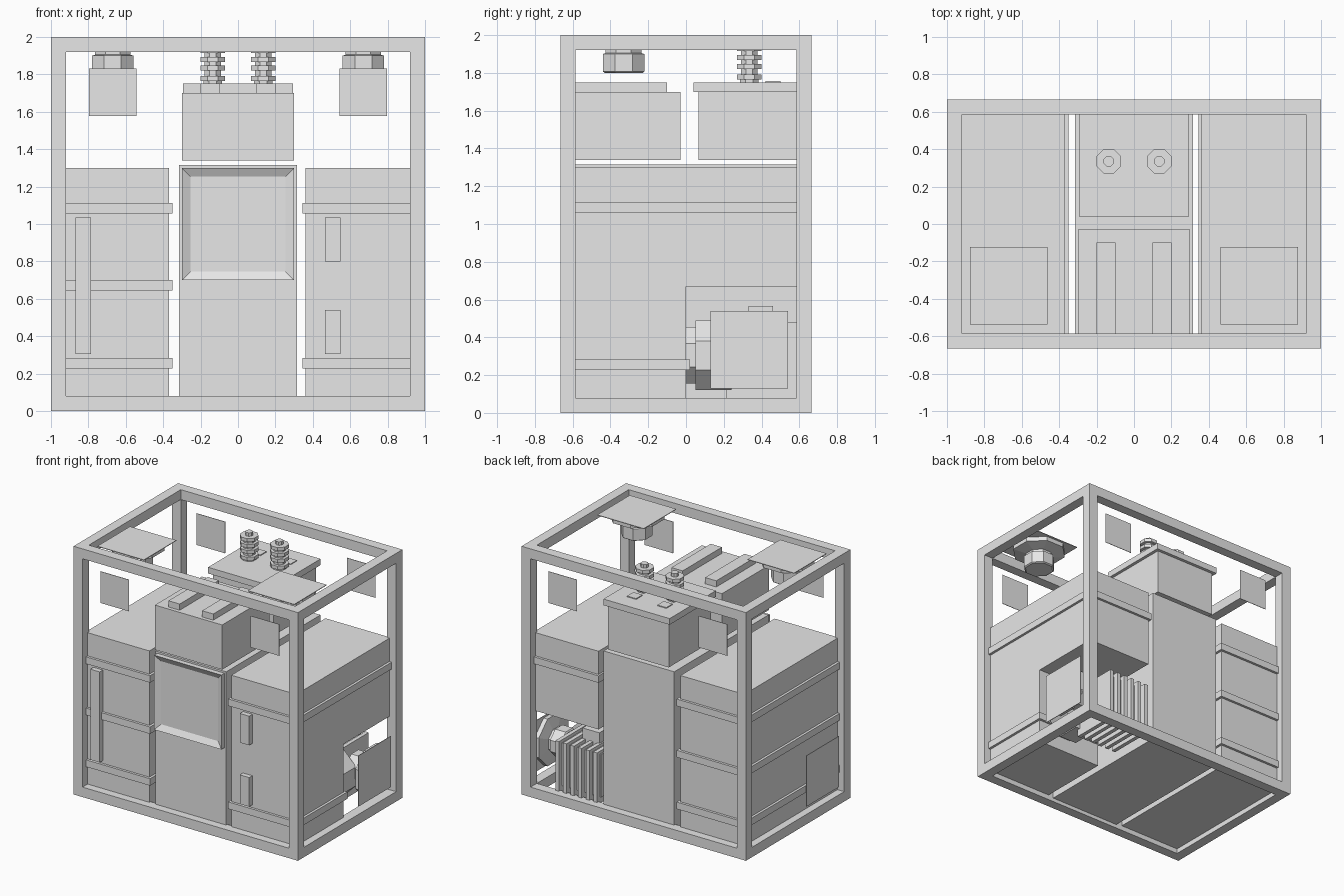
import bpy, bmesh, math
from mathutils import Matrix, Vector

if "Cube" in bpy.data.objects:
    bpy.data.objects.remove(bpy.data.objects["Cube"])

grey = bpy.data.materials.new("plain_grey")
grey.diffuse_color = (0.8, 0.8, 0.8, 1)
grey.use_nodes = True
grey.node_tree.nodes["Principled BSDF"].inputs["Base Color"].default_value = grey.diffuse_color


def finish(name, bm):
    bmesh.ops.recalc_face_normals(bm, faces=bm.faces)
    me = bpy.data.meshes.new(name)
    bm.to_mesh(me)
    bm.free()
    me.materials.append(grey)
    ob = bpy.data.objects.new(name, me)
    bpy.context.collection.objects.link(ob)
    return ob


def add_box(bm, x, y, z):
    """Box from (min, max) pairs."""
    size = [b - a for a, b in (x, y, z)]
    mid = [(a + b) / 2 for a, b in (x, y, z)]
    m = Matrix.Translation(mid) @ Matrix.Diagonal((*size, 1))
    return bmesh.ops.create_cube(bm, size=1, matrix=m)["verts"]


def boxes(name, *items):
    bm = bmesh.new()
    for it in items:
        add_box(bm, *it)
    return finish(name, bm)


def lathe(name, profile, loc, axis="Z", sides=8):
    """Stack of (radius to flat, height) rings turned about an axis."""
    turn = {"Z": Matrix.Identity(4), "X": Matrix.Rotation(math.pi / 2, 4, "Y"),
            "Y": Matrix.Rotation(-math.pi / 2, 4, "X")}[axis]
    m = Matrix.Translation(loc) @ turn
    bm = bmesh.new()
    rings = []
    for r, h in profile:
        R = r / math.cos(math.pi / sides)
        rings.append([bm.verts.new(m @ Vector((R * math.cos(a), R * math.sin(a), h)))
                      for a in [(i + 0.5) * 2 * math.pi / sides for i in range(sides)]])
    for lo, hi in zip(rings, rings[1:]):
        for i in range(sides):
            j = (i + 1) % sides
            bm.faces.new((lo[i], lo[j], hi[j], hi[i]))
    bm.faces.new(rings[0])
    bm.faces.new(rings[-1])
    return finish(name, bm)


def mirrored(a, b, s):
    return (a, b) if s > 0 else (-b, -a)


# Outer frame: beams along x, then y, then the posts
X, Y, Z, T = 1.0, 0.665, 2.0, 0.08
beams = []
for z in ((0, T), (Z - T, Z)):
    for s in (-1, 1):
        beams.append(((-X, X), mirrored(Y - T, Y, s), z))
        beams.append((mirrored(X - T, X, s), (-Y + T, Y - T), z))
for sx in (-1, 1):
    for sy in (-1, 1):
        beams.append((mirrored(X - T, X, sx), mirrored(Y - T, Y, sy), (T, Z - T)))
boxes("outer_frame", *beams)

# Left tank and its straps
boxes("left_tank", ((-0.94, -0.37), (-0.6, 0.6), (0.04, 1.3)))
boxes("left_straps", *[((-0.96, -0.35), (-0.62, 0.62), (z - 0.028, z + 0.028))
                       for z in (0.255, 0.672, 1.085)])

# Right tank with a notch at the lower back
bm = bmesh.new()
outline = [(-0.6, 0.04), (0, 0.04), (0, 0.67), (0.6, 0.67), (0.6, 1.3), (-0.6, 1.3)]
face = bm.faces.new([bm.verts.new((0.36, y, z)) for y, z in outline])
ext = bmesh.ops.extrude_face_region(bm, geom=[face])["geom"]
bmesh.ops.translate(bm, vec=(0.58, 0, 0),
                    verts=[v for v in ext if isinstance(v, bmesh.types.BMVert)])
finish("right_tank", bm)
boxes("right_straps", ((0.345, 0.96), (-0.62, 0.62), (1.057, 1.113)),
      ((0.345, 0.96), (-0.62, 0.02), (0.227, 0.283)))

# Handles on the tank fronts
boxes("left_handle", ((-0.868, -0.785), (-0.64, -0.59), (0.305, 1.035)))
boxes("right_handles", *[((0.465, 0.548), (-0.64, -0.59), z)
                         for z in ((0.305, 0.54), (0.8, 1.035))])

# Middle cabinet and its screen with a recessed front
boxes("middle_cabinet", ((-0.315, 0.315), (-0.6, 0.6), (0.03, 1.315)))
bm = bmesh.new()
add_box(bm, (-0.3, 0.3), (-0.64, -0.59), (0.7, 1.3))
bm.normal_update()
front = min(bm.faces, key=lambda f: f.calc_center_median().y)
bmesh.ops.inset_region(bm, faces=[front], thickness=0.065)
bmesh.ops.translate(bm, vec=(0, 0.025, 0), verts=front.verts)
finish("screen", bm)

# Upper boxes
boxes("front_upper_box", ((-0.3, 0.3), (-0.63, -0.03), (1.34, 1.7)))
boxes("top_ridges", *[(mirrored(0.1, 0.2, s), (-0.6, -0.1), (1.7, 1.75)) for s in (-1, 1)])
boxes("back_upper_box", ((-0.27, 0.27), (0.065, 0.605), (1.34, 1.7)))
boxes("back_box_lid", ((-0.295, 0.295), (0.04, 0.63), (1.7, 1.75)))
boxes("lid_plates", *[(mirrored(0.095, 0.175, s), (0.42, 0.5), (1.75, 1.757)) for s in (-1, 1)])

# Ribbed insulators on the lid
ribs = [(0.05, 1.75), (0.05, 1.765)]
for z in (1.765, 1.82, 1.867, 1.915):
    ribs += [(0.043, z), (0.065, z), (0.065, z + 0.027), (0.043, z + 0.027)]
ribs += [(0.027, 1.942), (0.027, 1.97)]
for s, side in ((-1, "left"), (1, "right")):
    lathe(side + "_insulator", ribs, (s * 0.135, 0.335, 0))

# Fans: hub, neck and flange behind a square plate
fan = [(0.1, -0.185), (0.11, -0.178), (0.11, -0.085), (0.095, -0.08), (0.095, -0.06),
       (0.19, -0.04), (0.19, -0.005)]
for s, side in ((-1, "left"), (1, "right")):
    lathe(side + "_top_fan", fan, (s * 0.67, -0.33, 1.985))
    boxes(side + "_top_fan_plate", (mirrored(0.463, 0.877, s), (-0.537, -0.123), (1.98, 1.985)))
    # Square plates high on the front and back, and low on each side
    boxes(side + "_corner_plates", *[(mirrored(0.543, 0.797, s), mirrored(0.61, 0.614, t), (1.578, 1.832))
                                     for t in (-1, 1)])
    boxes(side + "_side_plate", (mirrored(0.98, 0.985, s), mirrored(0.13, 0.54, s), (0.13, 0.54)))
lathe("side_fan", fan, (0.985, 0.335, 0.335), "X")

# Motor in the notch: round body, finned block and junction box
lathe("motor_body", [(0.15, 0), (0.15, 0.05), (0.185, 0.05), (0.185, 0.24)], (0.7, 0, 0.305), "Y")
fins = [((0.36, 0.74), (0.25, 0.565), (0.11, 0.455))]
for i in range(6):
    x = 0.37 + i * 0.068
    fins.append(((x, x + 0.032), (0.215, 0.605), (0.06, 0.48)))
boxes("motor_fins", *fins)
boxes("junction_box", ((0.45, 0.6), (0.33, 0.46), (0.45, 0.565)))
